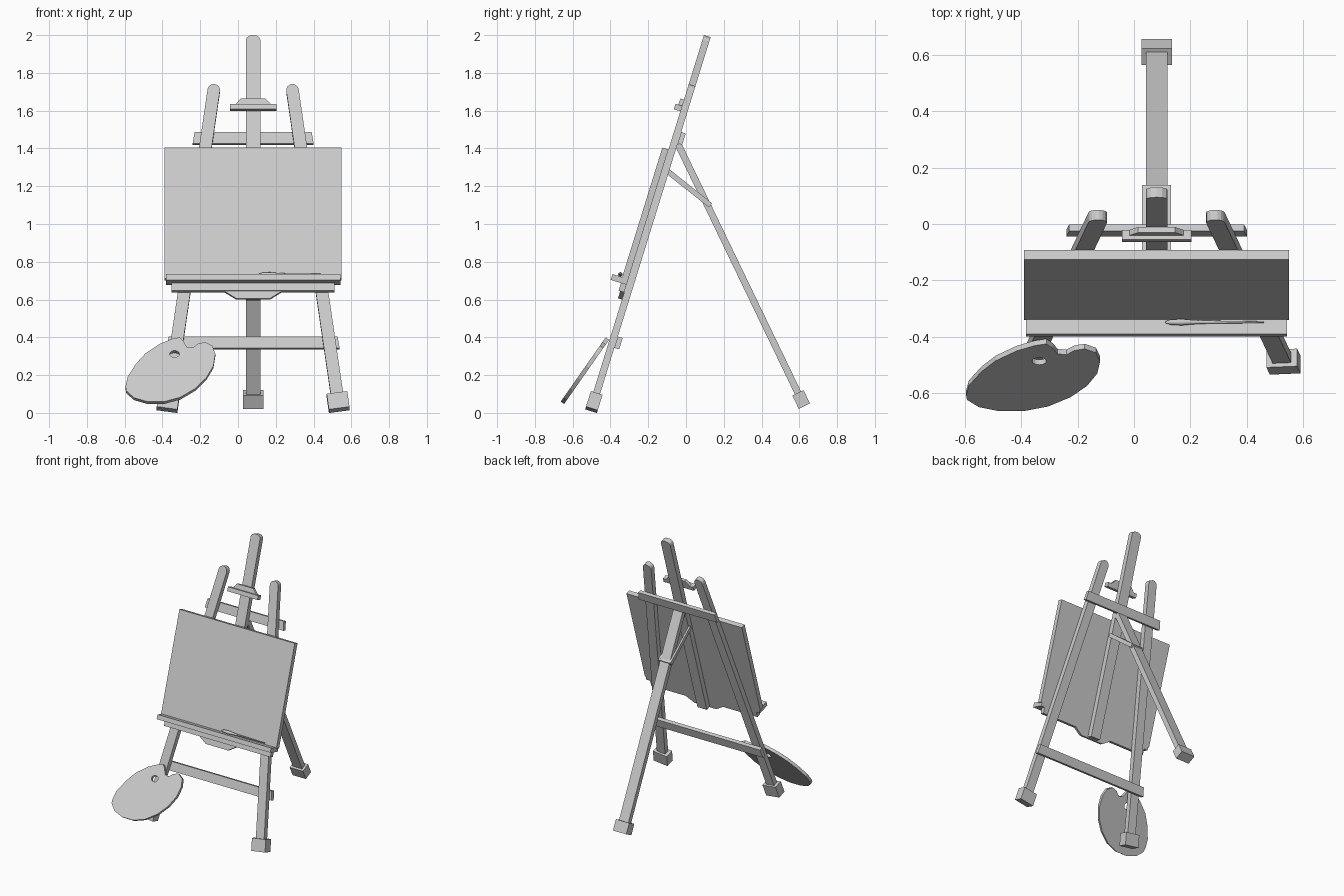
import bpy, bmesh, math
from mathutils import Matrix

cube = bpy.data.objects.get("Cube")
if cube:
    bpy.data.objects.remove(cube)

mat = bpy.data.materials.new("plain grey")
mat.use_nodes = True
GREY = (0.6, 0.6, 0.6, 1)
mat.diffuse_color = GREY
mat.node_tree.nodes["Principled BSDF"].inputs["Base Color"].default_value = GREY


def finish(name, bm, matrix):
    bmesh.ops.recalc_face_normals(bm, faces=bm.faces)
    mesh = bpy.data.meshes.new(name)
    bm.to_mesh(mesh)
    bm.free()
    mesh.materials.append(mat)
    obj = bpy.data.objects.new(name, mesh)
    obj.matrix_world = matrix
    bpy.context.collection.objects.link(obj)
    return obj


def prism(name, outline, front, back, matrix, hole=None):
    """Extrude an (x, up) outline from depth front to depth back."""
    bm = bmesh.new()
    edges = []
    for loop in [outline] + ([hole] if hole else []):
        vs = [bm.verts.new((x, front, z)) for x, z in loop]
        if hole:
            edges += [bm.edges.new((a, b)) for a, b in zip(vs, vs[1:] + vs[:1])]
        else:
            bm.faces.new(vs)
    if hole:
        bmesh.ops.triangle_fill(bm, edges=edges, use_beauty=True)
    res = bmesh.ops.extrude_face_region(bm, geom=bm.faces[:], use_keep_orig=True)
    new = [g for g in res["geom"] if isinstance(g, bmesh.types.BMVert)]
    bmesh.ops.translate(bm, verts=new, vec=(0, back - front, 0))
    return finish(name, bm, matrix)


def trapezoid(low, high, z0, z1):
    return [(-low, z0), (low, z0), (high, z1), (-high, z1)]


def bar(half, z0, z1):
    return trapezoid(half, half, z0, z1)


def round_top(half, z0, z1, rise, steps=8):
    arc = [(half * math.cos(math.pi * i / steps), z1 - rise + rise * math.sin(math.pi * i / steps))
           for i in range(steps + 1)]
    return [(-half, z0), (half, z0)] + arc


def lean(x, y, z, angle):
    """Frame whose up axis tips backwards by angle."""
    return Matrix.Translation((x, y, z)) @ Matrix.Rotation(-angle, 4, 'X')


CX = 0.08
easel = lean(CX, -0.525, 0, math.atan(0.31))
THICK = 0.037

# Centre mast and the two splayed front legs with their feet
prism("mast", round_top(0.038, 0.635, 2.094, 0.025, 6), 0, THICK, easel)
for side, label in ((1, "left"), (-1, "right")):
    frame = easel @ Matrix.Translation((side * 0.459, 0, 0)) @ Matrix.Rotation(-side * math.atan(0.14), 4, 'Y')
    prism(label + "_front_leg", round_top(0.033, 0.04, 1.84, 0.033), 0, THICK, frame)
    prism(label + "_front_foot", bar(0.055, 0.023, 0.11), -0.014, 0.051, frame)

# Cross bars behind the legs
prism("upper_cross_bar", trapezoid(0.32, 0.31, 1.505, 1.568), THICK, 0.062, easel)
prism("lower_cross_bar", trapezoid(0.458, 0.447, 0.372, 0.435), THICK, 0.064, easel)

# Canvas, the tray it rests on and the top clamp
prism("canvas", bar(0.469, 0.735, 1.46), -0.034, 0, easel)
prism("tray_ledge", bar(0.462, 0.71, 0.742), -0.088, 0, easel)
prism("tray_rail", bar(0.432, 0.668, 0.71), -0.031, 0, easel)
prism("tray_bracket", trapezoid(0.09, 0.152, 0.628, 0.668), -0.022, 0, easel)
prism("clamp_plate", bar(0.123, 1.672, 1.702), -0.036, 0, easel)
prism("clamp_block", trapezoid(0.096, 0.065, 1.702, 1.736), -0.02, 0, easel)

# Rear leg and foot
rear = lean(CX, 0.61, 0.07, -math.atan(0.482))
prism("rear_leg", bar(0.038, 0, 1.5), -0.018, 0.018, rear)
prism("rear_foot", bar(0.054, -0.038, 0.04), -0.033, 0.033, rear)

# Paired struts joining mast and rear leg, with a pin
strut = lean(CX, 0.118, 1.108, -math.atan2(0.22, 0.175))
for side, label in ((1, "left"), (-1, "right")):
    prism(label + "_strut", [(side * x, z) for x, z in ((0.038, -0.012), (0.051, -0.012), (0.051, 0.28), (0.038, 0.28))],
          -0.014, 0.014, strut)
prism("strut_pin", bar(0.051, -0.016, 0.008), -0.012, 0.012, strut)

# Paint palette with thumb hole and notch, leaning on the right leg
tilt = math.radians(35)
palette = [(-.595, .14), (-.585, .19), (-.54, .26), (-.49, .315), (-.415, .365), (-.35, .392), (-.31, .4),
           (-.288, .378), (-.272, .35), (-.24, .345), (-.21, .367), (-.175, .375), (-.135, .355), (-.12, .312),
           (-.13, .25), (-.167, .187), (-.225, .13), (-.305, .083), (-.39, .06), (-.48, .06), (-.55, .08), (-.592, .117)]
hole = [(-0.336 + 0.026 * math.cos(i * math.pi / 6), -0.107 + 0.022 * math.sin(i * math.pi / 6)) for i in range(12)]
prism("palette", [(x, (z - 0.4) / math.cos(tilt)) for x, z in palette], 0, 0.022,
      lean(0, -0.425, 0.4, tilt), hole)

# Brush lying on the tray
bm = bmesh.new()
rings = []
for x, r in ((0.03, 0.003), (0.05, 0.01), (0.09, 0.012), (0.13, 0.008), (0.17, 0.006), (0.38, 0.003)):
    rings.append([bm.verts.new((x, r * math.cos(i * math.pi / 4), r * math.sin(i * math.pi / 4))) for i in range(8)])
for a, b in zip(rings, rings[1:]):
    for i in range(8):
        bm.faces.new((a[i - 1], a[i], b[i], b[i - 1]))
bm.faces.new(rings[0])
bm.faces.new(rings[-1])
brush = finish("brush", bm, easel @ Matrix.Translation((0, -0.048, 0.753)))
for poly in brush.data.polygons:
    poly.use_smooth = len(poly.vertices) == 4
